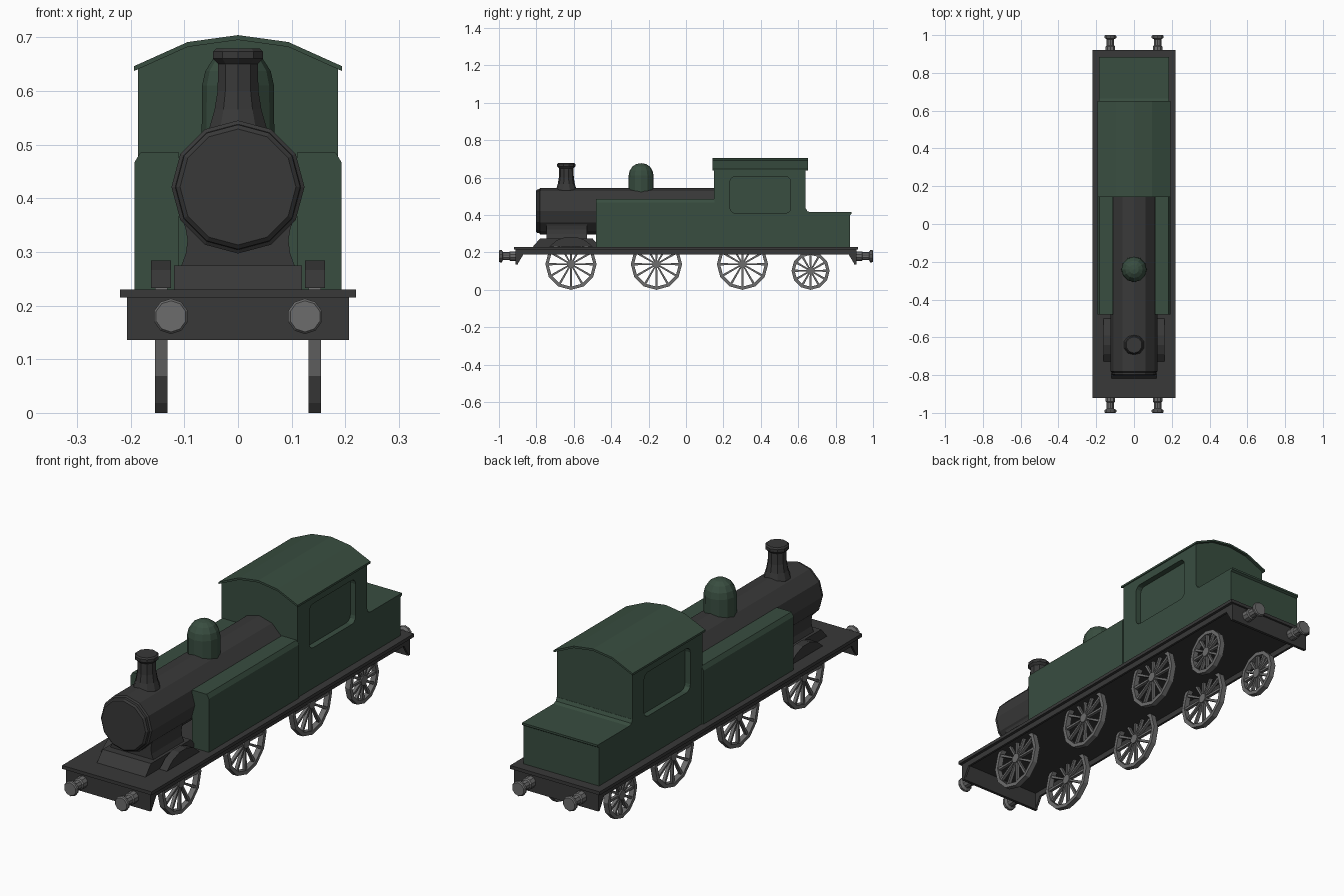
import bpy, bmesh, math

if "Cube" in bpy.data.objects:
    bpy.data.objects.remove(bpy.data.objects["Cube"])


def material(name, r, g, b):
    m = bpy.data.materials.new(name)
    m.diffuse_color = (r, g, b, 1)
    m.use_nodes = True
    m.node_tree.nodes["Principled BSDF"].inputs["Base Color"].default_value = m.diffuse_color
    return m


GREEN = material("dark green paint", 0.040, 0.075, 0.051)
BLACK = material("soot black", 0.040, 0.040, 0.040)
STEEL = material("grey steel", 0.150, 0.150, 0.150)


def finish(name, bm, mat, mirror=(False, False)):
    bmesh.ops.remove_doubles(bm, verts=bm.verts, dist=1e-5)
    bmesh.ops.recalc_face_normals(bm, faces=bm.faces)
    me = bpy.data.meshes.new(name)
    bm.to_mesh(me)
    bm.free()
    me.materials.append(mat)
    ob = bpy.data.objects.new(name, me)
    bpy.context.collection.objects.link(ob)
    if any(mirror):
        mod = ob.modifiers.new("mirror", 'MIRROR')
        mod.use_axis = (mirror[0], mirror[1], False)
        mod.use_mirror_merge = False
    return ob


def add_prism(bm, pts, axis, a, b):
    """Extrude a 2D outline along x (points are y,z) or y (points are x,z)."""
    def at(p, h):
        return (h, p[0], p[1]) if axis == 'x' else (p[0], h, p[1])
    lo = [bm.verts.new(at(p, a)) for p in pts]
    hi = [bm.verts.new(at(p, b)) for p in pts]
    bm.faces.new(lo)
    bm.faces.new(hi[::-1])
    n = len(pts)
    for i in range(n):
        j = (i + 1) % n
        bm.faces.new((lo[i], lo[j], hi[j], hi[i]))


def add_lathe(bm, prof, n, axis, loc, closed=False):
    """Spin (radius, height) points about an axis; zero radius makes a pole."""
    rings = []
    for r, h in prof:
        ring = []
        for i in range(n):
            t = 2 * math.pi * i / n
            s, c = r * math.sin(t), r * math.cos(t)
            v = {'x': (h, s, c), 'y': (s, h, c), 'z': (s, c, h)}[axis]
            ring.append(tuple(v[k] + loc[k] for k in range(3)))
        rings.append([bm.verts.new(ring[0])] if r == 0 else [bm.verts.new(p) for p in ring])
    pairs = list(zip(rings, rings[1:])) + ([(rings[-1], rings[0])] if closed else [])
    for p, q in pairs:
        for i in range(n):
            j = (i + 1) % n
            if len(p) == 1:
                bm.faces.new((p[0], q[i], q[j]))
            elif len(q) == 1:
                bm.faces.new((p[i], p[j], q[0]))
            else:
                bm.faces.new((p[i], p[j], q[j], q[i]))


def prism(name, pts, axis, a, b, mat, mirror=(False, False)):
    bm = bmesh.new()
    add_prism(bm, pts, axis, a, b)
    return finish(name, bm, mat, mirror)


def lathe(name, prof, n, axis, loc, mat, mirror=(False, False)):
    bm = bmesh.new()
    add_lathe(bm, prof, n, axis, loc)
    return finish(name, bm, mat, mirror)


def rect(a0, b0, a1, b1):
    return [(a0, b0), (a1, b0), (a1, b1), (a0, b1)]


def both(right):
    """Complete a right-half outline (listed bottom to top) with its mirror image."""
    return right + [(-x, z) for x, z in reversed(right) if x > 0]


# footplate, side frames, buffer beams and their gussets
prism("footplate", rect(-0.92, 0.215, 0.92, 0.23), 'x', -0.22, 0.22, BLACK)
prism("side_frame", rect(-0.90, 0.19, 0.90, 0.216), 'x', 0.197, 0.207, BLACK, (True, False))
prism("buffer_beam", rect(-0.207, 0.136, 0.207, 0.216), 'y', -0.911, -0.898, BLACK, (False, True))
prism("beam_gusset", [(-0.899, 0.14), (-0.868, 0.192), (-0.899, 0.192)], 'x',
      0.197, 0.207, BLACK, (True, True))

# buffers at all four corners
lathe("buffer", [(0, -1.0), (0.029, -1.0), (0.033, -0.995), (0.033, -0.985), (0.021, -0.978),
                 (0.021, -0.945), (0.026, -0.94), (0.026, -0.905), (0, -0.905)],
      10, 'y', (0.125, 0, 0.18), STEEL, (True, True))


# spoked wheels
def wheel(name, y, z, r, spokes=12):
    bm = bmesh.new()
    x0, x1 = 0.131, 0.155
    add_lathe(bm, [(r, x0), (r, x1), (r - 0.017, x1), (r - 0.017, x0)], 12, 'x', (0, y, z), True)
    add_lathe(bm, [(0, x0), (0.022, x0), (0.022, x1), (0, x1)], 12, 'x', (0, y, z))
    for i in range(spokes):
        t = 2 * math.pi * i / spokes
        s, c = math.sin(t), math.cos(t)
        outline = [(-0.004, 0.015), (0.004, 0.015), (0.006, r - 0.012), (-0.006, r - 0.012)]
        add_prism(bm, [(y + u * c + v * s, z - u * s + v * c) for u, v in outline],
                  'x', 0.136, 0.150)
    finish(name, bm, STEEL, (True, False))


for label, y in (("front", -0.615), ("middle", -0.158), ("rear", 0.302)):
    wheel(label + "_driving_wheel", y, 0.137, 0.137)
wheel("trailing_wheel", 0.666, 0.102, 0.102)

# splashers over the front wheels
arc = [math.radians(a) for a in (40, 60, 80, 100, 120, 140)]
prism("splasher", [(-0.615 + 0.149 * math.cos(a), 0.137 + 0.149 * math.sin(a)) for a in arc],
      'x', 0.125, 0.162, BLACK, (True, False))

# saddle under the smokebox: sloped base and waisted neck
prism("saddle_base", [(-0.82, 0.229), (-0.46, 0.229), (-0.50, 0.275), (-0.78, 0.275)],
      'x', -0.119, 0.119, BLACK)
prism("saddle_neck", both([(0.107, 0.27), (0.097, 0.298), (0.094, 0.322), (0.098, 0.345),
                           (0.108, 0.37)]), 'y', -0.745, -0.53, BLACK)

# boiler with smokebox door
lathe("boiler", [(0, -0.803), (0.108, -0.803), (0.116, -0.796), (0.117, -0.785),
                 (0.124, -0.78), (0.124, 0.16), (0, 0.16)], 12, 'y', (0, 0, 0.421), BLACK)

# chimney and steam dome
lathe("chimney", [(0, 0.50), (0.064, 0.50), (0.055, 0.535), (0.046, 0.565), (0.040, 0.60),
                  (0.039, 0.65), (0.049, 0.66), (0.049, 0.673), (0.043, 0.679), (0, 0.679)],
      10, 'z', (0, -0.64, 0), BLACK)
lathe("steam_dome", [(0, 0.48), (0.068, 0.48), (0.067, 0.61), (0.061, 0.637), (0.046, 0.66),
                     (0.025, 0.673), (0, 0.677)], 12, 'z', (0, -0.24, 0), GREEN)

# side tanks with a chamfered outer top edge
prism("side_tank", [(0.110, 0.229), (0.193, 0.229), (0.193, 0.467), (0.182, 0.485), (0.110, 0.485)],
      'y', -0.48, 0.152, GREEN, (True, False))

# cab body with recessed window panels
cab = prism("cab", both([(0.186, 0.229), (0.186, 0.642), (0.094, 0.683), (0, 0.697)]),
            'y', 0.15, 0.64, GREEN)
corners = ((0.533, 0.578, 0), (0.262, 0.578, 90), (0.262, 0.437, 180), (0.533, 0.437, 270))
window = [(cy + 0.027 * math.cos(math.radians(a + d)), cz + 0.027 * math.sin(math.radians(a + d)))
          for cy, cz, a in corners for d in (0, 30, 60, 90)]
cutter = prism("window_cutter", window, 'x', 0.160, 0.25, GREEN, (True, False))
cutter.hide_render = True
cutter.hide_viewport = True
cut = cab.modifiers.new("windows", 'BOOLEAN')
cut.operation = 'DIFFERENCE'
cut.solver = 'EXACT'
cut.object = cutter

# arched cab roof
top = [(0.194, 0.646), (0.094, 0.691), (0, 0.704), (-0.094, 0.691), (-0.194, 0.646)]
prism("cab_roof", top + [(x, z - 0.009) for x, z in reversed(top)], 'y', 0.142, 0.652, GREEN)

# rear coal bunker with a small lip and a fillet against the cab
prism("bunker", [(0.63, 0.229), (0.876, 0.229), (0.876, 0.400), (0.885, 0.406), (0.885, 0.415),
                 (0.665, 0.415), (0.648, 0.421), (0.641, 0.436), (0.63, 0.436)],
      'x', -0.186, 0.186, GREEN)
